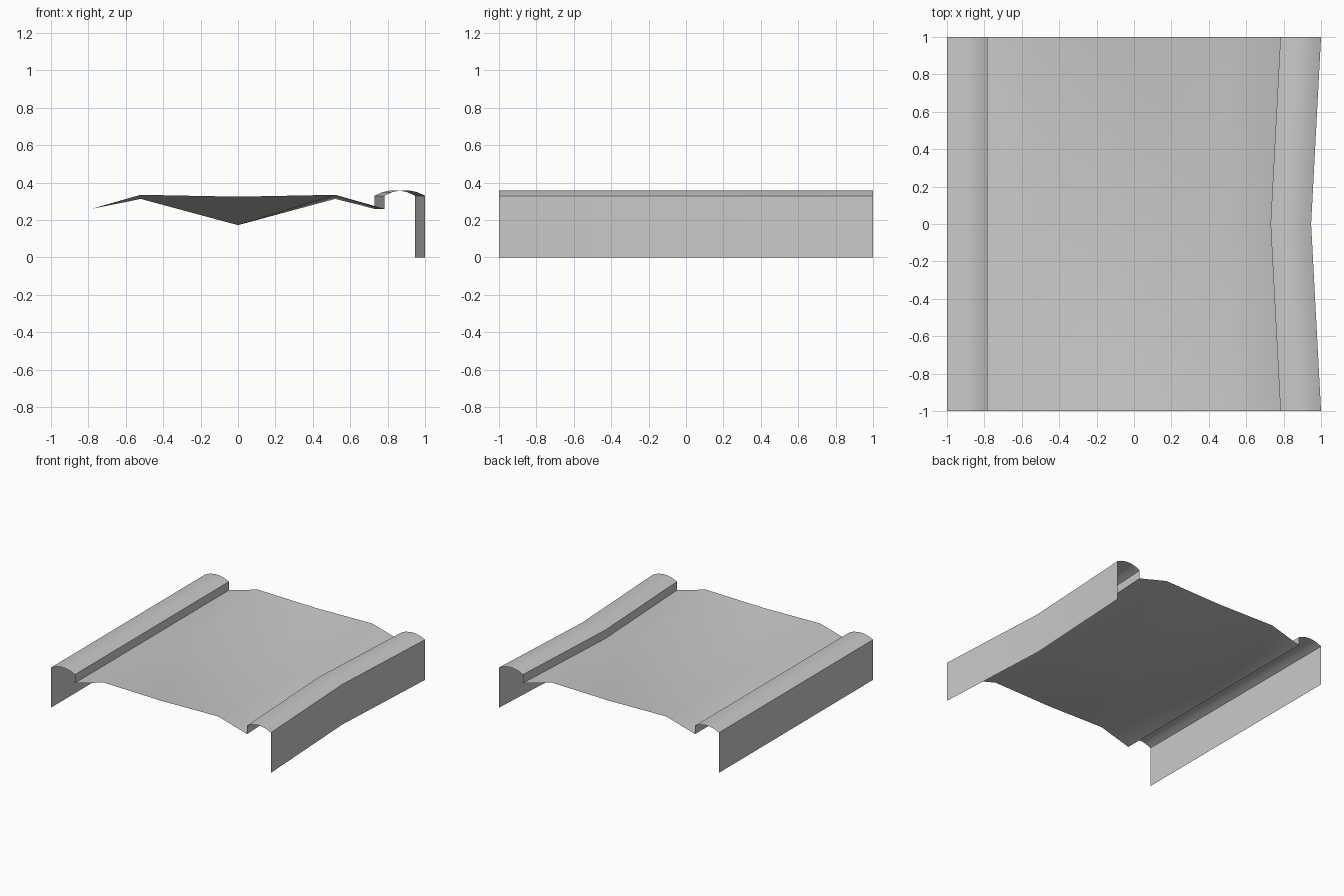
import bpy
import math

cube = bpy.data.objects.get("Cube")
if cube:
    bpy.data.objects.remove(cube)

# Single flat grey
grey = bpy.data.materials.new("plain_grey")
grey.use_nodes = True
colour = (0.59, 0.59, 0.59, 1)
grey.diffuse_color = colour
grey.node_tree.nodes["Principled BSDF"].inputs["Base Color"].default_value = colour


def loft(name, rows):
    """Skin a triangulated sheet through cross-sections (y, [(x, z), ...])."""
    verts = [(x, y, z) for y, profile in rows for x, z in profile]
    n = len(rows[0][1])
    faces = []
    for r in range(len(rows) - 1):
        for i in range(n - 1):
            a, b = r * n + i, r * n + i + 1
            c, d = b + n, a + n
            faces += [(a, b, d), (b, c, d)]
    mesh = bpy.data.meshes.new(name)
    mesh.from_pydata(verts, [], faces)
    mesh.materials.append(grey)
    obj = bpy.data.objects.new(name, mesh)
    bpy.context.collection.objects.link(obj)
    bpy.ops.object.select_all(action="DESELECT")
    obj.select_set(True)
    bpy.context.view_layer.objects.active = obj
    bpy.ops.object.shade_smooth_by_angle(angle=math.radians(35))


def arc(x0, x1, z, rise, segments):
    """Shallow circular arch from x0 to x1 springing at height z."""
    half = (x1 - x0) / 2
    radius = (half * half + rise * rise) / (2 * rise)
    spread = math.asin(half / radius)
    angles = [spread * (2 * i / segments - 1) for i in range(segments + 1)]
    return [(x0 + half + radius * math.sin(a),
             z + rise + radius * (math.cos(a) - 1)) for a in angles]


BEND = -0.053
INNER = 0.783

# Kerb section: outer skirt, shallow rounded top, inner step
left_section = [(-1, 0)] + arc(-1, -INNER, 0.33, 0.03, 5) + [(-INNER, 0.26)]
right_section = [(-x, z) for x, z in reversed(left_section)]
bent_section = [(x + BEND, z) for x, z in right_section]

loft("left_kerb", [(y, left_section) for y in (-1, 0, 1)])
loft("right_kerb", [(-1, right_section), (0, bent_section), (1, right_section)])

# Sagging deck between the kerbs
end = [(-INNER, 0.26), (-0.52, 0.335), (0, 0.325), (0.52, 0.335), (INNER, 0.26)]
middle = [(-INNER, 0.26), (-0.52, 0.313), (0, 0.173), (0.52, 0.313),
          (INNER + BEND, 0.26)]
loft("deck", [(-1, end), (0, middle), (1, end)])
